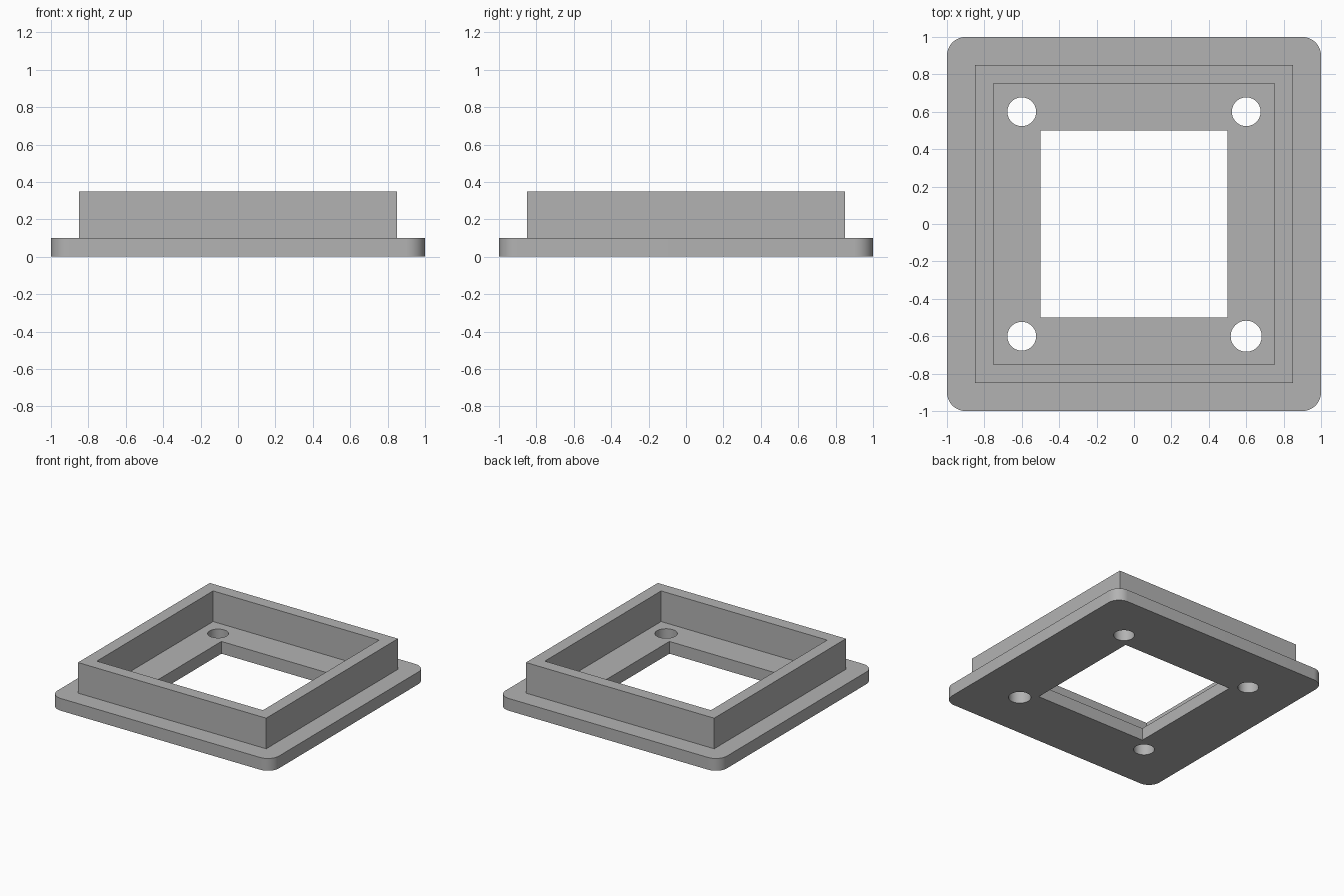
import bpy
import bmesh
from math import cos, sin, pi, radians

cube = bpy.data.objects.get("Cube")
if cube:
    bpy.data.objects.remove(cube, do_unlink=True)

# Single grey material
grey = bpy.data.materials.new("grey")
grey.use_nodes = True
colour = (0.45, 0.45, 0.45, 1)
grey.diffuse_color = colour
grey.node_tree.nodes["Principled BSDF"].inputs["Base Color"].default_value = colour


def square(half):
    return [(-half, -half), (half, -half), (half, half), (-half, half)]


def circle(x, y, r, steps=48):
    return [(x + r * cos(2 * pi * i / steps), y + r * sin(2 * pi * i / steps))
            for i in range(steps)]


def rounded_square(half, r, steps=12):
    points = []
    for corner, (sx, sy) in enumerate(square(1)):
        for i in range(steps + 1):
            a = pi + (corner + i / steps) * pi / 2
            points.append((sx * (half - r) + r * cos(a), sy * (half - r) + r * sin(a)))
    return points


def extruded(name, outlines, bottom, top, open_bottom=False):
    """Fill the first outline, cut the others out of it, and extrude it upwards."""
    curve = bpy.data.curves.new(name, 'CURVE')
    curve.dimensions = '2D'
    curve.fill_mode = 'BOTH'
    curve.extrude = (top - bottom) / 2
    for outline in outlines:
        spline = curve.splines.new('POLY')
        spline.points.add(len(outline) - 1)
        for point, (x, y) in zip(spline.points, outline):
            point.co = (x, y, 0, 1)
        spline.use_cyclic_u = True
    obj = bpy.data.objects.new(name, curve)
    bpy.context.collection.objects.link(obj)
    bpy.ops.object.select_all(action='DESELECT')
    obj.select_set(True)
    bpy.context.view_layer.objects.active = obj
    bpy.ops.object.convert(target='MESH')
    obj = bpy.context.object
    obj.name = obj.data.name = name

    # Weld the caps to the walls and tidy the flat faces
    bm = bmesh.new()
    bm.from_mesh(obj.data)
    bmesh.ops.translate(bm, verts=bm.verts, vec=(0, 0, (top + bottom) / 2))
    bmesh.ops.remove_doubles(bm, verts=bm.verts, dist=0.0001)
    bmesh.ops.recalc_face_normals(bm, faces=bm.faces)
    if open_bottom:
        hidden = [f for f in bm.faces if f.normal.z < -0.9]
        bmesh.ops.delete(bm, geom=hidden, context='FACES')
    bm.to_mesh(obj.data)
    bm.free()
    obj.data.materials.clear()
    obj.data.materials.append(grey)
    bpy.ops.object.shade_smooth_by_angle(angle=radians(30))
    return obj


# Base plate with a square window and four screw holes, one slightly wider
holes = [circle(x, y, 0.083 if x > 0 > y else 0.077) for x, y in square(0.6)]
extruded("base_plate", [rounded_square(1, 0.1), square(0.5)] + holes, 0, 0.1)

# Upright square rim standing on the plate
extruded("rim", [square(0.85), square(0.75)], 0.1, 0.35, open_bottom=True)
